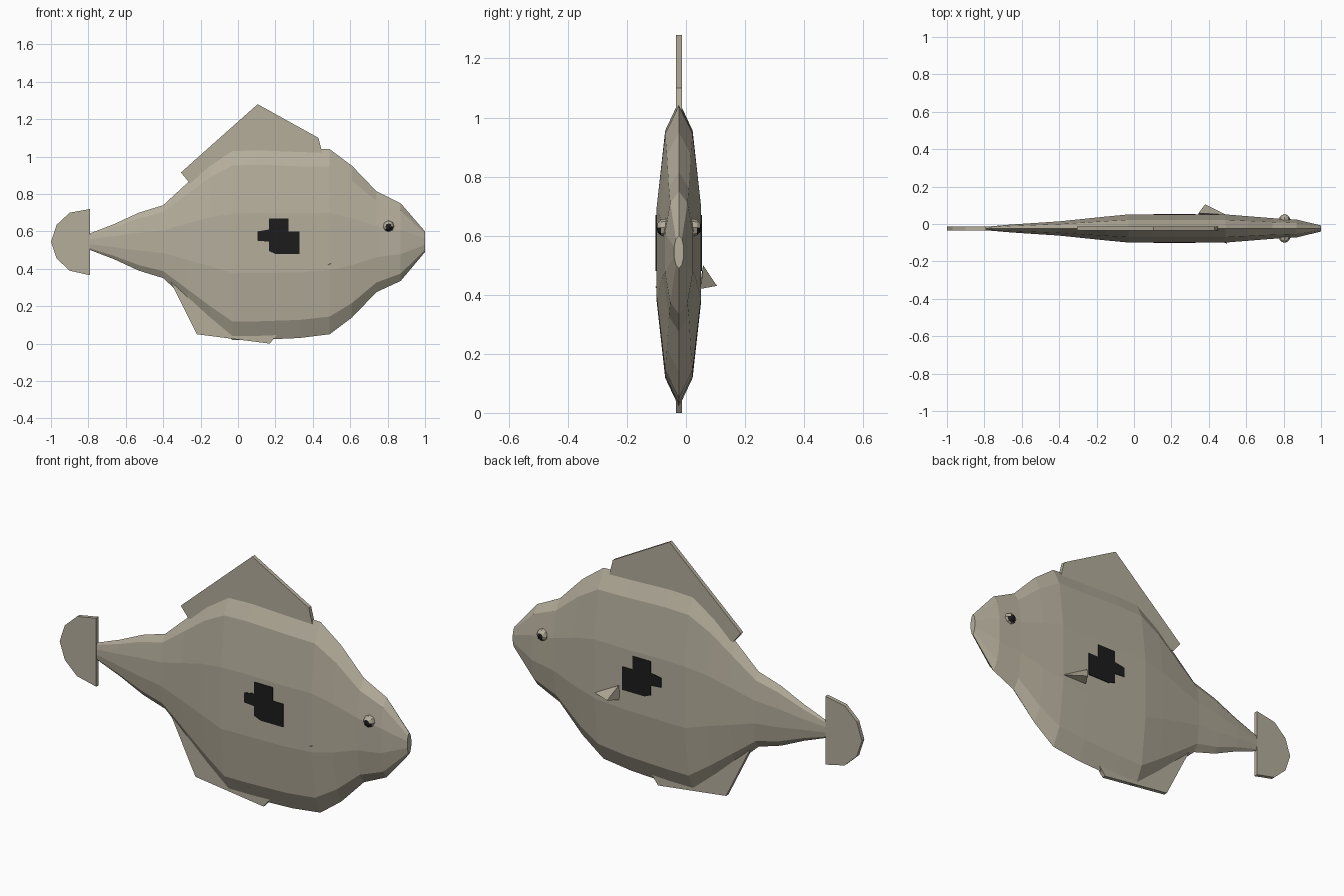
import bpy
import bmesh
from math import sin, cos, pi
from mathutils import Vector, Matrix

cube = bpy.data.objects.get("Cube")
if cube:
    bpy.data.objects.remove(cube, do_unlink=True)

MID = -0.024  # plane that splits the fish into its two flat sides


def material(name, rgb):
    m = bpy.data.materials.new(name)
    m.use_nodes = True
    m.diffuse_color = (*rgb, 1)
    bsdf = m.node_tree.nodes["Principled BSDF"]
    bsdf.inputs["Base Color"].default_value = (*rgb, 1)
    bsdf.inputs["Roughness"].default_value = 0.9
    return m


SKIN = material("tan_skin", (0.46, 0.42, 0.33))
DARK = material("black_marking", (0.012, 0.012, 0.012))


def finish(name, bm, *mats):
    bmesh.ops.recalc_face_normals(bm, faces=bm.faces)
    mesh = bpy.data.meshes.new(name)
    bm.to_mesh(mesh)
    bm.free()
    for m in mats:
        mesh.materials.append(m)
    ob = bpy.data.objects.new(name, mesh)
    bpy.context.collection.objects.link(ob)
    return ob


def plate(name, outline, y, thickness, mat):
    """Flat slab with an x-z outline, centred on y."""
    bm = bmesh.new()
    face = bm.faces.new([bm.verts.new((x, y - thickness / 2, z)) for x, z in outline])
    new = bmesh.ops.extrude_face_region(bm, geom=[face])["geom"]
    bmesh.ops.translate(bm, vec=(0, thickness, 0),
                        verts=[v for v in new if isinstance(v, bmesh.types.BMVert)])
    return finish(name, bm, mat)


def hull(name, points, mat):
    bm = bmesh.new()
    for p in points:
        bm.verts.new(p)
    bmesh.ops.convex_hull(bm, input=bm.verts)
    return finish(name, bm, mat)


# Body: ten-sided rings (x, top, bottom, half thickness) from tail root to nose
SECTIONS = [
    (-0.79, 0.59, 0.50, 0.010), (-0.66, 0.64, 0.45, 0.022),
    (-0.53, 0.70, 0.39, 0.031), (-0.40, 0.74, 0.35, 0.040),
    (-0.27, 0.86, 0.23, 0.054), (-0.15, 0.97, 0.12, 0.067),
    (-0.03, 1.05, 0.02, 0.079), (0.10, 1.055, 0.02, 0.079),
    (0.33, 1.045, 0.03, 0.079), (0.49, 1.04, 0.05, 0.079),
    (0.61, 0.95, 0.14, 0.069), (0.74, 0.815, 0.275, 0.058),
    (0.87, 0.75, 0.335, 0.050), (1.0, 0.60, 0.49, 0.017),
]
SIDES = 10
bm = bmesh.new()
rings = []
for x, top, low, half in SECTIONS:
    mid, r = (top + low) / 2, (top - low) / 2
    rings.append([bm.verts.new((x, MID + half * sin(2 * pi * i / SIDES),
                                mid + r * cos(2 * pi * i / SIDES)))
                  for i in range(SIDES)])
for a, b in zip(rings, rings[1:]):
    for i in range(SIDES):
        j = (i + 1) % SIDES
        bm.faces.new((a[i], a[j], b[j], b[i]))
bm.faces.new(rings[0])
bm.faces.new(rings[-1])
finish("body", bm, SKIN)

# Flat fins along the middle
plate("dorsal_fin", [(-0.305, 0.915), (0.105, 1.28), (0.43, 1.10), (0.455, 1.0),
                     (0.1, 0.9), (-0.26, 0.86)], MID, 0.02, SKIN)
plate("anal_fin", [(-0.36, 0.33), (-0.22, 0.05), (0.17, 0.0), (0.21, 0.05),
                   (0.0, 0.2)], MID, 0.02, SKIN)
plate("tail_fin", [(-0.79, 0.72), (-0.90, 0.70), (-0.97, 0.635), (-1.0, 0.545),
                   (-0.97, 0.455), (-0.90, 0.39), (-0.79, 0.365)], MID, 0.02, SKIN)

# Side fin on the back, and the tip of its partner on the front
hull("left_side_fin", [(0.49, 0.05, 0.42), (0.345, 0.058, 0.50),
                       (0.38, 0.105, 0.43), (0.345, 0.045, 0.42)], SKIN)
hull("right_side_fin_tip", [(0.497, -0.104, 0.427), (0.475, -0.098, 0.418),
                            (0.495, -0.09, 0.43), (0.475, -0.09, 0.425)], SKIN)

# Dark blotch and eye on each side
SPOT = [(0.165, 0.67), (0.27, 0.67), (0.27, 0.60), (0.33, 0.60), (0.33, 0.48),
        (0.20, 0.48), (0.165, 0.495), (0.165, 0.545), (0.105, 0.55),
        (0.105, 0.60), (0.165, 0.61)]
for side, label in ((-1, "right"), (1, "left")):
    plate(label + "_spot", SPOT, MID + side * 0.0755, 0.006, DARK)

    bm = bmesh.new()
    bmesh.ops.create_uvsphere(bm, u_segments=8, v_segments=6, radius=0.031)
    bmesh.ops.rotate(bm, verts=bm.verts, matrix=Matrix.Rotation(pi / 2, 3, "X"))
    gaze = Vector((0.1, side, -0.25)).normalized()
    for f in bm.faces:
        f.material_index = int(f.calc_center_median().normalized().dot(gaze) > 0.72)
    bmesh.ops.translate(bm, verts=bm.verts, vec=(0.805, MID + side * 0.045, 0.627))
    finish(label + "_eye", bm, SKIN, DARK)
